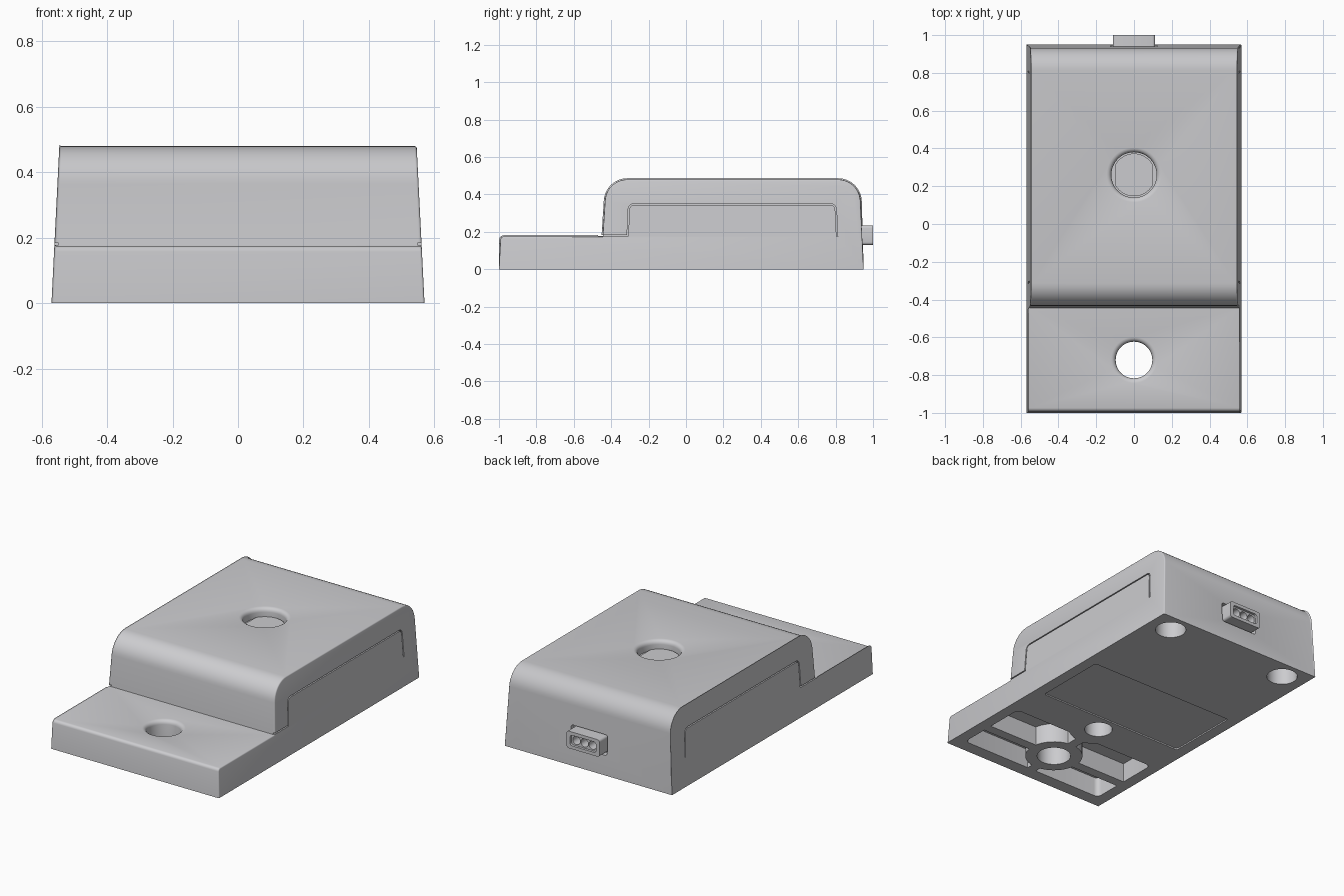
import bpy, bmesh, math
from mathutils import Vector

if "Cube" in bpy.data.objects:
    bpy.data.objects.remove(bpy.data.objects["Cube"])

grey = bpy.data.materials.new("light grey plastic")
grey.diffuse_color = (0.6, 0.6, 0.62, 1)
grey.use_nodes = True
grey.node_tree.nodes["Principled BSDF"].inputs["Base Color"].default_value = grey.diffuse_color


def make(name, bm):
    bmesh.ops.recalc_face_normals(bm, faces=bm.faces)
    me = bpy.data.meshes.new(name)
    bm.to_mesh(me)
    bm.free()
    me.materials.append(grey)
    ob = bpy.data.objects.new(name, me)
    bpy.context.collection.objects.link(ob)
    return ob


def activate(ob):
    bpy.ops.object.select_all(action='DESELECT')
    ob.select_set(True)
    bpy.context.view_layer.objects.active = ob


def cut(ob, cutter, op='DIFFERENCE'):
    activate(ob)
    m = ob.modifiers.new("cut", 'BOOLEAN')
    m.operation, m.solver, m.object = op, 'EXACT', cutter
    bpy.ops.object.modifier_apply(modifier=m.name)
    bpy.data.objects.remove(cutter)


def box(name, x, y, z, bevel=0.0, axis=2):
    """Box from ranges; edges along one axis are rounded."""
    bm = bmesh.new()
    bmesh.ops.create_cube(bm, size=1)
    for v in bm.verts:
        v.co = [r[0] if c < 0 else r[1] for c, r in zip(v.co, (x, y, z))]
    if bevel:
        edges = [e for e in bm.edges
                 if abs((e.verts[0].co - e.verts[1].co).normalized()[axis]) > 0.9]
        bmesh.ops.bevel(bm, geom=edges, offset=bevel, segments=4, profile=0.5, affect='EDGES')
    return make(name, bm)


def lathe(name, x, y, rings, n=48):
    """Closed turned solid from (radius, z) rings."""
    bm = bmesh.new()
    loops = [[bm.verts.new((x + r * math.cos(2 * math.pi * i / n),
                            y + r * math.sin(2 * math.pi * i / n), z)) for i in range(n)]
             for r, z in rings]
    for a, b in zip(loops, loops[1:]):
        for i in range(n):
            bm.faces.new((a[i], a[(i + 1) % n], b[(i + 1) % n], b[i]))
    bm.faces.new(loops[0])
    bm.faces.new(loops[-1])
    return make(name, bm)


def arc(cy, cz, r, a0, a1, n):
    return [(cy + r * math.cos(math.radians(a0 + (a1 - a0) * i / n)),
             cz + r * math.sin(math.radians(a0 + (a1 - a0) * i / n))) for i in range(n + 1)]


def half_width(z):
    return 0.57 - 0.05 * z


def flare(r, top, depth):
    """Rounded mouth of a hole: rings from below the mouth to above the surface."""
    f = 0.025
    mouth = [(r + f - f * math.cos(math.radians(t)), top - f + f * math.sin(math.radians(t)))
             for t in (0, 22, 45, 67, 90)]
    return [(r, top - depth)] + mouth + [(r + f, top + 0.05)]


# Housing: stepped side profile, drawn in to the top, with rounded side edges
profile = [(-1.0, 0)] + arc(-0.974, 0.157, 0.018, 178, 90, 4) + [(-0.445, 0.175)]
profile += arc(-0.313, 0.36, 0.12, 178, 90, 10) + arc(0.813, 0.36, 0.12, 90, 2, 10) + [(0.95, 0)]
bm = bmesh.new()
sides = [[bm.verts.new((s * half_width(z), y, z)) for y, z in profile] for s in (-1, 1)]
n = len(profile)
for i in range(n):
    j = (i + 1) % n
    bm.faces.new((sides[0][i], sides[0][j], sides[1][j], sides[1][i]))
for s in sides:
    bm.faces.new(s)
bm.normal_update()
rim = [e for e in bm.edges if abs(e.verts[0].co.x - e.verts[1].co.x) < 0.2
       and max(v.co.z for v in e.verts) > 0.01]
bmesh.ops.bevel(bm, geom=rim, offset=0.014, segments=3, profile=0.5, affect='EDGES',
                clamp_overlap=True)
housing = make("housing", bm)

# Cover seam on both sides
path = [(-0.47, 0.181), (-0.312, 0.181)] + arc(-0.28, 0.32, 0.026, 178, 90, 5)
path += arc(0.775, 0.32, 0.026, 90, 2, 5) + [(0.808, 0.175)]
for s in (-1, 1):
    bm = bmesh.new()
    rows = []
    for i, p in enumerate(path):
        p = Vector(p)
        d0 = (p - Vector(path[i - 1])).normalized() if i else Vector((1, 0))
        d1 = (Vector(path[i + 1]) - p).normalized() if i < len(path) - 1 else d0
        d = (d0 + d1).normalized()
        off = Vector((-d.y, d.x)) * 0.0035 / max(0.5, d.dot(d1))
        a, b = p + off, p - off
        rows.append([bm.verts.new((s * x, q.x, q.y)) for q, x in
                     ((a, half_width(a.y) - 0.012), (a, 0.62),
                      (b, 0.62), (b, half_width(b.y) - 0.012))])
    for r0, r1 in zip(rows, rows[1:]):
        for k in range(4):
            bm.faces.new((r0[k], r0[(k + 1) % 4], r1[(k + 1) % 4], r1[k]))
    bm.faces.new(rows[0])
    bm.faces.new(rows[-1])
    cut(housing, make("seam_cutter", bm))

# Underside pocket with cross ribs and round bosses left standing
pocket = box("pocket_cutter", (-0.5, 0.5), (-0.92, -0.45), (-0.1, 0.12), 0.03)
cut(pocket, box("rib", (-0.03, 0.03), (-1.1, -0.3), (-0.2, 0.2)))
cut(pocket, box("rib", (-0.7, 0.7), (-0.75, -0.69), (-0.2, 0.2)))
cut(pocket, lathe("boss", 0, -0.72, [(0.165, -0.2), (0.165, 0.2)]))
cut(pocket, lathe("boss", 0, -0.32, [(0.17, -0.2), (0.17, 0.2)]))
cut(housing, pocket)

# Mounting hole through the flange, dished hole on top, blind holes underneath
cut(housing, lathe("hole_cutter", 0, -0.72, flare(0.097, 0.175, 0.3)))
cut(housing, lathe("hole_cutter", 0, 0.26, flare(0.12, 0.48, 0.06)))
for x, y, r in ((0.42, 0.83, 0.088), (-0.42, 0.83, 0.088), (0, -0.32, 0.08)):
    cut(housing, lathe("hole_cutter", x, y, [(r, -0.1), (r, 0.16)]))

# Shallow label recess underneath and socket opening at the back
cut(housing, box("label_cutter", (-0.5, 0.5), (-0.21, 0.25), (-0.1, 0.008), 0.015))
cut(housing, box("socket_cutter", (-0.125, 0.125), (0.91, 1.1), (0.12, 0.245), 0.015, 1))

# Button with two flat sides in the top hole
button = lathe("button", 0, 0.26, [(0.113, 0.41), (0.113, 0.43)])
cut(button, box("flat", (-0.1, 0.1), (0, 0.6), (0.3, 0.6)), 'INTERSECT')

# Connector with a slot and three pin sockets
connector = box("connector", (-0.112, 0.112), (0.88, 1.0), (0.13, 0.235), 0.015, 1)
cut(connector, box("slot", (-0.088, 0.088), (0.985, 1.1), (0.15, 0.215), 0.015, 1))
for x in (-0.055, 0, 0.055):
    pin = lathe("pin_cutter", 0, 0, [(0.025, -0.05), (0.025, 0.1)], 24)
    pin.rotation_euler.x = math.pi / 2
    pin.location = (x, 1.02, 0.1825)
    bpy.context.view_layer.update()
    cut(connector, pin)

for ob in (housing, button, connector):
    activate(ob)
    bpy.ops.object.shade_smooth_by_angle(angle=math.radians(32))
